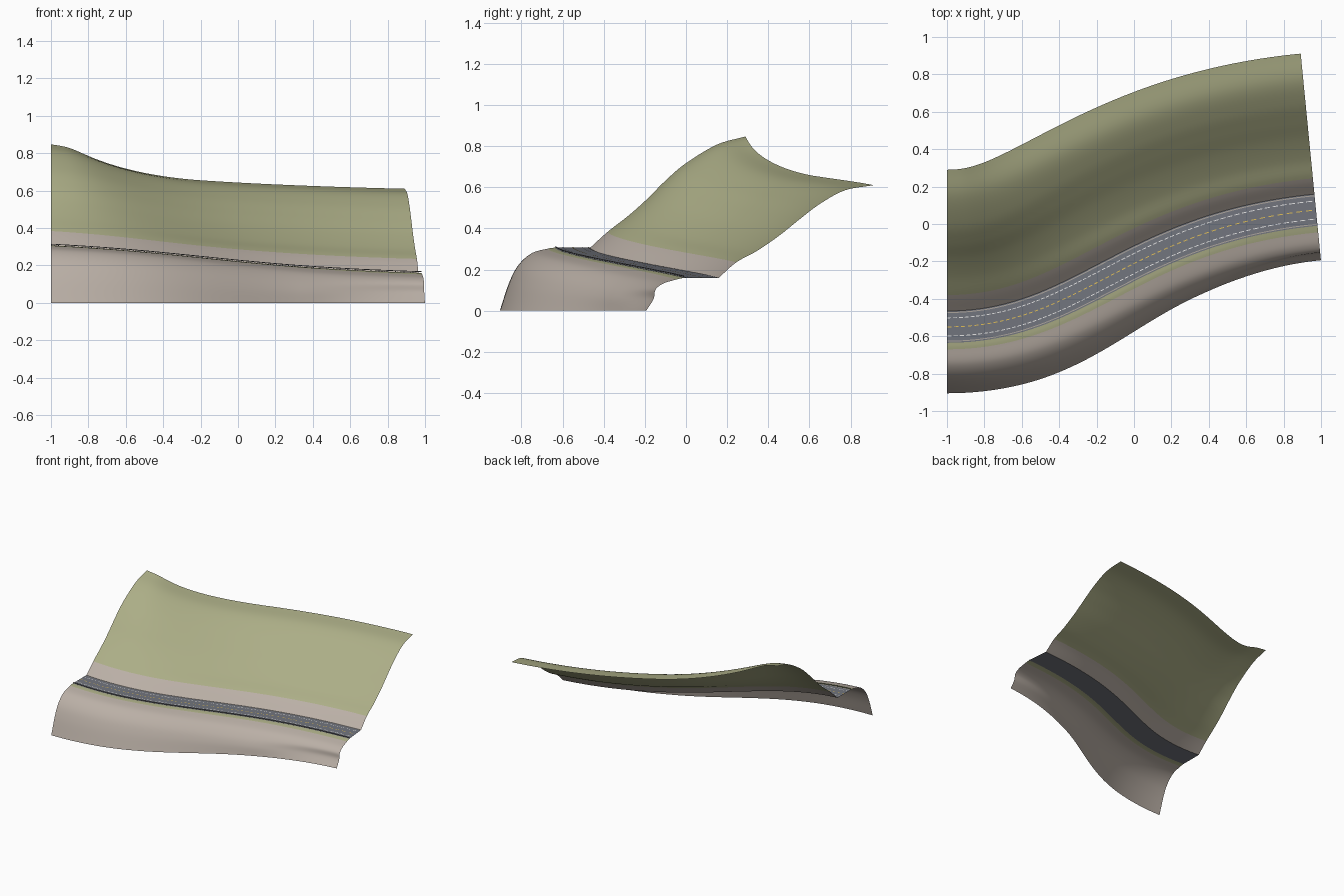
import bpy
from mathutils import Vector

cube = bpy.data.objects.get("Cube")
if cube:
    bpy.data.objects.remove(cube)


def material(name, *rgb):
    m = bpy.data.materials.new(name)
    m.use_nodes = True
    m.diffuse_color = (*rgb, 1)
    shader = m.node_tree.nodes["Principled BSDF"]
    shader.inputs["Base Color"].default_value = (*rgb, 1)
    shader.inputs["Roughness"].default_value = 0.9
    return m


GRASS = material("grass olive", 0.41, 0.42, 0.24)
ROCK = material("rock beige", 0.49, 0.43, 0.38)
ASPHALT = material("asphalt grey", 0.17, 0.18, 0.21)
WHITE = material("line white", 0.8, 0.8, 0.8)
YELLOW = material("line yellow", 0.75, 0.52, 0.1)
KERB = material("kerb tan", 0.42, 0.38, 0.34)
METAL = material("rail grey", 0.13, 0.13, 0.13)


def spline(points, s):
    """Smooth curve through all points but the first and last, which set the end slopes."""
    i = min(max(int(s), 0), len(points) - 4)
    f = s - i
    a, b, c, d = (Vector(p) for p in points[i:i + 4])
    return b + 0.5 * f * (c - a + f * (2 * a - 5 * b + 4 * c - d + f * (3 * (b - c) + d - a)))


def extended(points):
    p = [Vector(q) for q in points]
    return [2 * p[0] - p[1]] + p + [2 * p[-1] - p[-2]]


def smoothstep(x):
    x = min(max(x, 0), 1)
    return x * x * (3 - 2 * x)


# Road centre line as one Bezier curve
P0, P1, P2, P3 = (Vector(p) for p in (
    (-1, -0.55, 0.307), (-0.28, -0.55, 0.268), (-0.04, -0.024, 0.19), (0.973, 0.075, 0.16)))


def centre(t):
    u = 1 - t
    return u ** 3 * P0 + 3 * u * u * t * P1 + 3 * u * t * t * P2 + t ** 3 * P3


def heading(t):
    u = 1 - t
    return u * u * (P1 - P0) + 2 * u * t * (P2 - P1) + t * t * (P3 - P2)


# Cross-sections along the road: distance from the centre line, height over the road
HILL_START = extended([(0.085, 0), (0.17, 0.077), (0.27, 0.155), (0.36, 0.235),
                       (0.45, 0.325), (0.55, 0.41), (0.7, 0.5), (0.84, 0.54)])
HILL_END = extended([(0.085, 0), (0.17, 0.075), (0.27, 0.13), (0.38, 0.205),
                     (0.48, 0.285), (0.58, 0.36), (0.7, 0.425), (0.84, 0.45)])
# The cliff heights are shares of the road's height over the ground
CLIFF_START = extended([(-0.085, 0), (-0.12, -0.016), (-0.2, -0.09),
                        (-0.265, -0.28), (-0.31, -0.56), (-0.355, -1)])
CLIFF_MIDDLE = extended([(-0.085, 0), (-0.12, -0.03), (-0.2, -0.17),
                         (-0.25, -0.4), (-0.28, -0.67), (-0.295, -1)])
CLIFF_END = extended([(-0.085, 0), (-0.12, -0.05), (-0.185, -0.17),
                      (-0.224, -0.36), (-0.234, -0.65), (-0.27, -1)])


def hill(t, v):
    return spline(HILL_START, v).lerp(spline(HILL_END, v), smoothstep((t - 0.08) / 0.58))


def cliff(t, v):
    p = spline(CLIFF_START, v).lerp(spline(CLIFF_MIDDLE, v), smoothstep((t - 0.15) / 0.65))
    p = p.lerp(spline(CLIFF_END, v), smoothstep((t - 0.7) / 0.3))
    p.y *= centre(t).z
    return p


def flat(lift):
    return lambda t, v: Vector((v, lift))


def upright(offset):
    return lambda t, v: Vector((offset, v))


def place(t, p):
    """Put a cross-section point at station t of the road."""
    along = heading(t)
    side = Vector((-along.y, along.x, 0)).normalized()
    return centre(t) + side * p.x + Vector((0, 0, p.y))


def loft(name, mat, section, v0, v1, across=1, spans=((0, 1),), steps=72):
    """Sweep a cross-section along one or more spans of the road."""
    verts, faces = [], []
    for t0, t1 in spans:
        base = len(verts)
        for i in range(steps + 1):
            t = t0 + (t1 - t0) * i / steps
            verts += [place(t, section(t, v0 + (v1 - v0) * j / across)) for j in range(across + 1)]
        for i in range(steps):
            for j in range(across):
                k = base + i * (across + 1) + j
                faces.append((k, k + across + 1, k + across + 2, k + 1))
    mesh = bpy.data.meshes.new(name)
    mesh.from_pydata(verts, [], faces)
    if sum(p.normal.z for p in mesh.polygons) < 0:
        mesh.flip_normals()
    mesh.materials.append(mat)
    for p in mesh.polygons:
        p.use_smooth = True
    obj = bpy.data.objects.new(name, mesh)
    bpy.context.collection.objects.link(obj)


def dashes(count, share):
    return [(i / count, (i + share) / count) for i in range(count)]


# Terrain sheet
loft("grass_hillside", GRASS, hill, 1, 7, 36)
loft("rock_cutting", ROCK, hill, 0, 1, 6)
loft("road", ASPHALT, flat(0), -0.085, 0.085, 4)
loft("grass_verge", GRASS, cliff, 0, 1, 4)
loft("rock_cliff", ROCK, cliff, 1, 5, 28)

# Painted lines and kerbs
loft("centre_line", YELLOW, flat(0.002), -0.0025, 0.0025, spans=dashes(56, 0.6), steps=2)
for label, sign in (("left", 1), ("right", -1)):
    loft(label + "_lane_line", WHITE, flat(0.002), sign * 0.046, sign * 0.0505,
         spans=dashes(64, 0.7), steps=2)
    loft(label + "_kerb", KERB, flat(0.002), sign * 0.074, sign * 0.079)

# Low guard rail on the cliff side
loft("guard_rail", METAL, upright(-0.083), 0.005, 0.009)
loft("guard_rail_posts", METAL, upright(-0.0835), 0, 0.009, spans=dashes(60, 0.12), steps=1)
